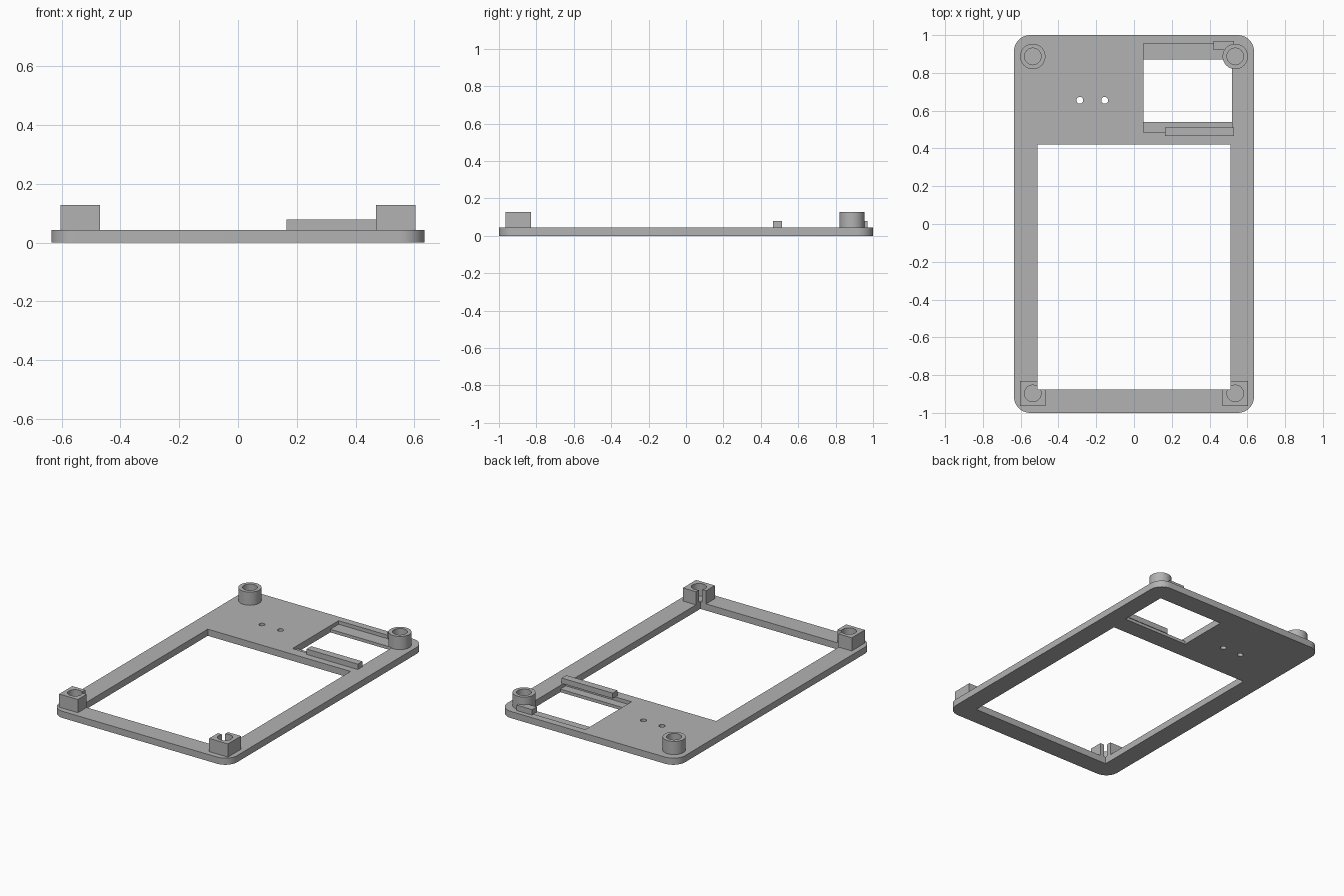
import bpy
import bmesh
from mathutils import Matrix, Vector

cube = bpy.data.objects.get("Cube")
if cube:
    bpy.data.objects.remove(cube, do_unlink=True)

# Single grey plastic
grey = bpy.data.materials.new("grey plastic")
grey.use_nodes = True
colour = (0.45, 0.45, 0.45, 1)
grey.diffuse_color = colour
grey.node_tree.nodes["Principled BSDF"].inputs["Base Color"].default_value = colour

PLATE = 0.043      # plate thickness
TOP = 0.128        # boss height
RAIL = 0.078       # retaining rail height
FLOOR = 0.047      # bottom of the blind boss holes
SHELF = 0.02       # pocket floor
BORE = 0.044
OPENING = (-0.51, 0.51, -0.875, 0.42)


def finish(name, bm):
    mesh = bpy.data.meshes.new(name)
    bm.to_mesh(mesh)
    bm.free()
    ob = bpy.data.objects.new(name, mesh)
    bpy.context.collection.objects.link(ob)
    ob.data.materials.append(grey)
    return ob


def box(name, x0, x1, y0, y1, z0, z1, radius=0):
    bm = bmesh.new()
    size = Vector((x1 - x0, y1 - y0, z1 - z0))
    centre = Vector((x0 + x1, y0 + y1, z0 + z1)) / 2
    bmesh.ops.create_cube(bm, size=1, matrix=Matrix.Translation(centre) @ Matrix.Diagonal(size).to_4x4())
    if radius:
        upright = [e for e in bm.edges if abs(e.verts[0].co.z - e.verts[1].co.z) > 0.01]
        bmesh.ops.bevel(bm, geom=upright, offset=radius, segments=10, profile=0.5, affect='EDGES')
    return finish(name, bm)


def cylinder(name, x, y, r, z0, z1, sides=48):
    bm = bmesh.new()
    bmesh.ops.create_cone(bm, cap_ends=True, segments=sides, radius1=r, radius2=r,
                          depth=z1 - z0, matrix=Matrix.Translation((x, y, (z0 + z1) / 2)))
    return finish(name, bm)


def select(ob):
    bpy.ops.object.select_all(action='DESELECT')
    ob.select_set(True)
    bpy.context.view_layer.objects.active = ob


def cut(ob, *cutters):
    select(ob)
    for cutter in cutters:
        mod = ob.modifiers.new("cut", 'BOOLEAN')
        mod.operation = 'DIFFERENCE'
        mod.solver = 'EXACT'
        mod.object = cutter
        bpy.ops.object.modifier_apply(modifier=mod.name)
        bpy.data.objects.remove(cutter, do_unlink=True)


def smooth(ob):
    select(ob)
    bpy.ops.object.shade_smooth_by_angle()


def main_cutter():
    return box("opening_cutter", *OPENING, -1, 1)


# Base plate with display opening, stepped pocket and two small holes
plate = box("base_plate", -0.635, 0.635, -1, 1, 0, PLATE, radius=0.085)
cut(plate,
    main_cutter(),
    box("window_cutter", 0.05, 0.52, 0.54, 0.87, -1, 1),
    box("pocket_cutter", 0.05, 0.52, 0.485, 0.955, SHELF, 1),
    cylinder("hole_cutter", -0.287, 0.655, 0.018, -1, 1, 24),
    cylinder("hole_cutter", -0.155, 0.655, 0.018, -1, 1, 24))
smooth(plate)

for side, s in (("left", 1), ("right", -1)):
    # Round bosses at the back
    x, y = s * 0.536, 0.887
    boss = cylinder("back_boss_" + side, x, y, 0.067, PLATE, TOP)
    cut(boss, cylinder("bore_cutter", x, y, BORE, FLOOR, 1))
    smooth(boss)

    # Square bosses at the front, notched by the display opening
    y = -0.897
    boss = box("front_boss_" + side, x - 0.067, x + 0.067, y - 0.067, y + 0.067, PLATE, TOP)
    cut(boss, cylinder("bore_cutter", x, y, BORE, FLOOR, 1), main_cutter())
    smooth(boss)

# Retaining rail and clip overhanging the pocket
box("retaining_rail", 0.165, 0.53, 0.465, 0.512, PLATE, RAIL)
clip = box("retaining_clip", 0.42, 0.53, 0.922, 0.97, PLATE, RAIL)
cut(clip, cylinder("bore_cutter", 0.536, 0.887, 0.06, -1, 1))
